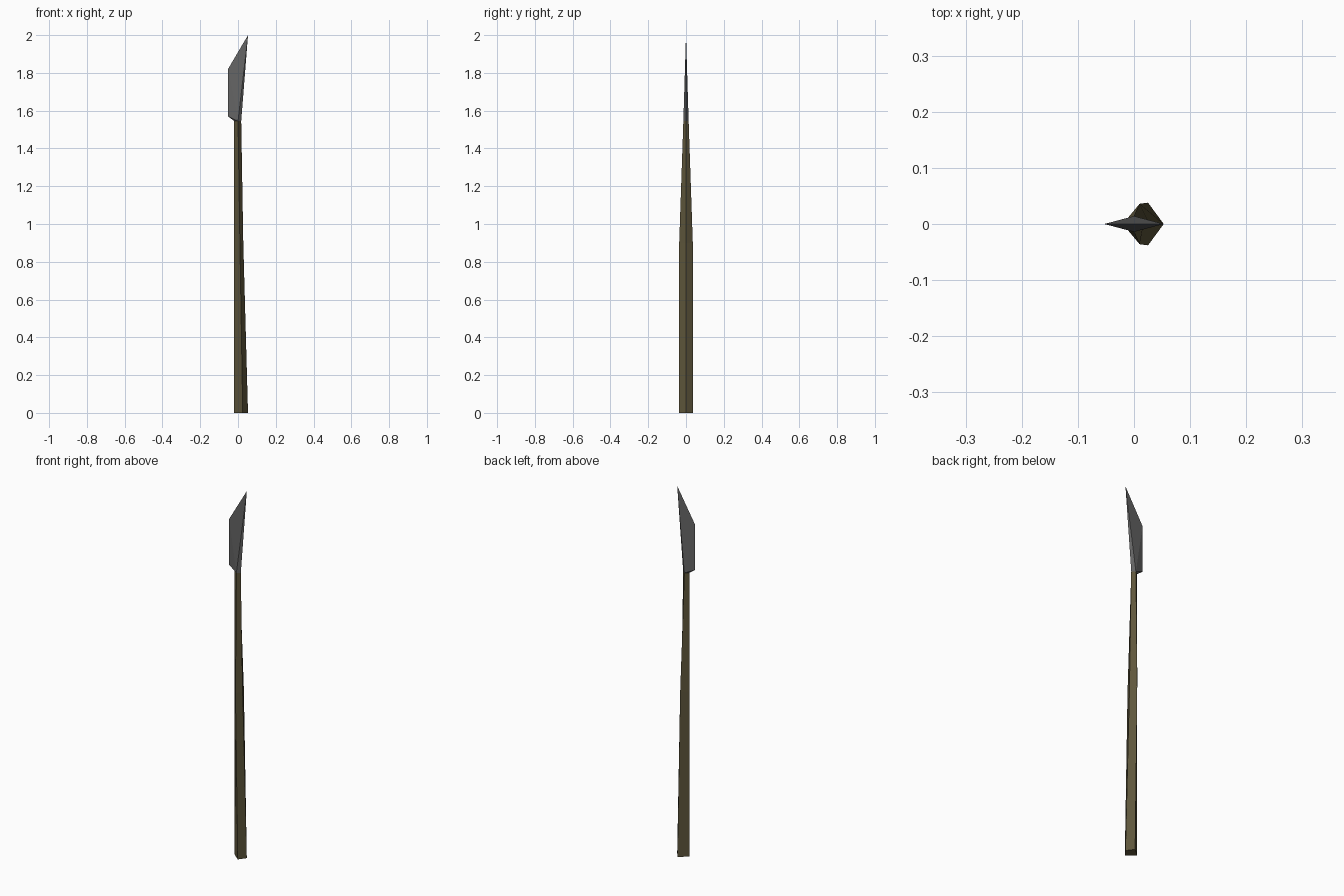
import bpy

if "Cube" in bpy.data.objects:
    bpy.data.objects.remove(bpy.data.objects["Cube"])


def material(name, rgb):
    m = bpy.data.materials.new(name)
    m.diffuse_color = (*rgb, 1.0)
    m.use_nodes = True
    m.node_tree.nodes["Principled BSDF"].inputs["Base Color"].default_value = m.diffuse_color
    return m


def add_mesh(name, verts, faces, mat):
    me = bpy.data.meshes.new(name)
    me.from_pydata(verts, [], faces)
    me.materials.append(mat)
    me.validate()
    me.update()
    ob = bpy.data.objects.new(name, me)
    bpy.context.collection.objects.link(ob)
    return ob


def diamond(left, mid, right, half, z):
    """Four-sided section: left, front, right, back."""
    return [(left, 0, z), (mid, -half, z), (right, 0, z), (mid, half, z)]


wood = material("dark olive wood", (0.115, 0.095, 0.045))
steel = material("dark grey steel", (0.125, 0.125, 0.125))

# Shaft: diamond sections, thick at the butt and tapering to the blade
sections = [(-0.02, 0.025, 0.053, 0.038, 0.0),
            (-0.02, 0.01, 0.028, 0.036, 0.9),
            (-0.02, 0.0, 0.017, 0.014, 1.545)]
verts = [v for s in sections for v in diamond(*s)]
faces = [(3, 2, 1, 0), (8, 9, 10, 11)]
for r in range(len(sections) - 1):
    for i in range(4):
        a, b = r * 4 + i, r * 4 + (i + 1) % 4
        faces.append((a, b, b + 4, a + 4))
add_mesh("shaft", verts, faces, wood)

# Blade: flat outline with sharp edges, thickest where it meets the shaft
outline = [(-0.02, 1.545), (0.017, 1.545), (0.053, 2.0), (-0.053, 1.82), (-0.053, 1.57)]
verts = [(x, 0, z) for x, z in outline] + [(0, -0.014, 1.545), (0, 0.014, 1.545)]
n = len(outline)
faces = [(0, 6, 1, 5)]
for i in range(1, n):
    j = (i + 1) % n
    faces += [(i, j, n), (j, i, n + 1)]
add_mesh("blade", verts, faces, steel)
